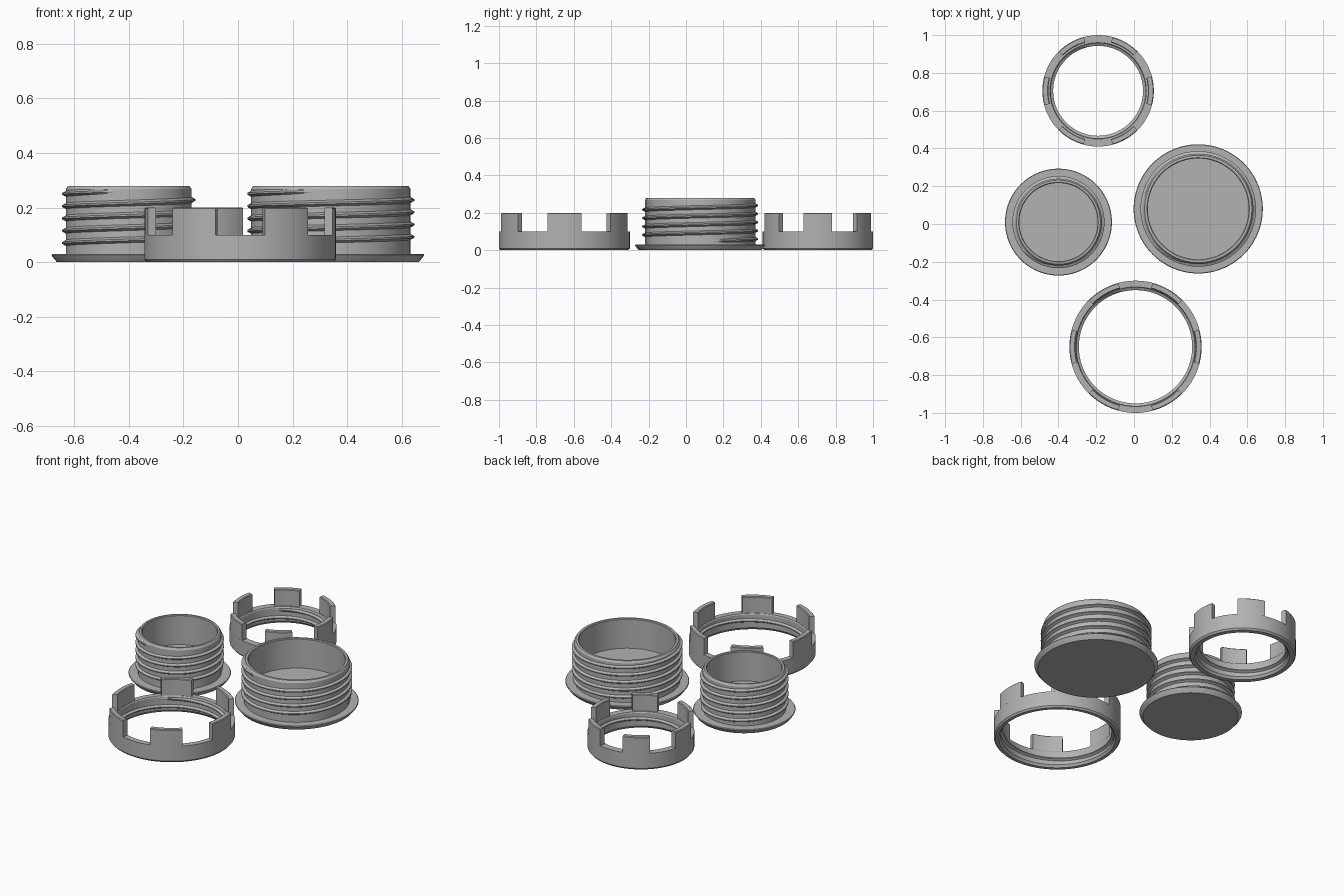
import bpy, bmesh, math
from mathutils import Vector

if "Cube" in bpy.data.objects:
    bpy.data.objects.remove(bpy.data.objects["Cube"])

SEG = 96
PITCH = 0.045

grey = bpy.data.materials.new("plain grey")
grey.diffuse_color = (0.45, 0.45, 0.45, 1)
grey.use_nodes = True
grey.node_tree.nodes["Principled BSDF"].inputs["Base Color"].default_value = grey.diffuse_color


def finish(bm, name, center, angle=30):
    """Turn a bmesh into a smooth shaded grey object."""
    bmesh.ops.remove_doubles(bm, verts=bm.verts, dist=1e-5)
    bmesh.ops.recalc_face_normals(bm, faces=bm.faces)
    me = bpy.data.meshes.new(name)
    bm.to_mesh(me)
    bm.free()
    ob = bpy.data.objects.new(name, me)
    ob.location = (center[0], center[1], 0)
    bpy.context.collection.objects.link(ob)
    me.materials.append(grey)
    bpy.ops.object.select_all(action='DESELECT')
    ob.select_set(True)
    bpy.context.view_layer.objects.active = ob
    bpy.ops.object.shade_smooth_by_angle(angle=math.radians(angle))


def lathe(name, center, profile, closed=False):
    """Spin an (r, z) profile around the vertical axis."""
    bm = bmesh.new()
    vs = [bm.verts.new((r, 0, z)) for r, z in profile]
    es = [bm.edges.new(p) for p in zip(vs, vs[1:])]
    if closed:
        es.append(bm.edges.new((vs[-1], vs[0])))
    bmesh.ops.spin(bm, geom=vs + es, cent=(0, 0, 0), axis=(0, 0, 1),
                   angle=2 * math.pi, steps=SEG, use_merge=True)
    finish(bm, name, center)


def thread(name, center, root, crest, z0, z1, half=0.013, tip=0.003):
    """Helical ridge; its ends fade back into the wall."""
    bm = bmesh.new()
    steps = int((z1 - z0) / PITCH * 72)
    sunk = root + (-0.004 if crest > root else 0.004)
    prev = None
    for i in range(steps + 1):
        a = 2 * math.pi * i / 72
        z = z0 + PITCH * i / 72
        fade = min(1, i / 10, (steps - i) / 10)
        c = sunk + (crest - sunk) * fade
        row = [bm.verts.new((r * math.cos(a), r * math.sin(a), z + dz))
               for r, dz in ((sunk, -half), (c, -tip), (c, tip), (sunk, half))]
        if prev:
            for k in range(4):
                n = (k + 1) % 4
                bm.faces.new((prev[k], prev[n], row[n], row[k]))
        prev = row
    finish(bm, name, center, 25)


def cup(name, center, flange, body, inner):
    # flanged plug with a raised floor and a chamfered rim
    lathe(name + "_body", center, [
        (0, 0), (flange - 0.02, 0), (flange - 0.002, 0.022), (flange, 0.026),
        (flange - 0.003, 0.03), (body, 0.03), (body, 0.268),
        (body - 0.008, 0.28), (inner + 0.004, 0.28), (inner, 0.276),
        (inner, 0.1), (0, 0.1)])
    thread(name + "_thread", center, body, body + 0.014, 0.048, 0.262)


def lock_ring(name, center, outer, inner):
    # low ring, chamfered underneath, threaded inside
    lathe(name + "_base", center, [
        (outer - 0.008, 0), (outer, 0.01), (outer, 0.1), (inner + 0.004, 0.1),
        (inner, 0.094), (inner, 0.014), (inner + 0.01, 0)], closed=True)
    thread(name + "_thread", center, inner, inner - 0.013, 0.02, 0.084)
    # six upright teeth
    bm = bmesh.new()
    n = 10
    for t in range(6):
        prev = None
        for i in range(n + 1):
            a = math.radians(60 * t - 15 + 30 * i / n)
            d = Vector((math.cos(a), math.sin(a), 0))
            row = [bm.verts.new(d * r + Vector((0, 0, z))) for r, z in (
                (outer - 0.031, 0.1), (outer, 0.1), (outer, 0.196),
                (outer - 0.004, 0.2), (outer - 0.027, 0.2), (outer - 0.031, 0.196))]
            if prev:
                for k in range(6):
                    m = (k + 1) % 6
                    bm.faces.new((prev[k], prev[m], row[m], row[k]))
            if i in (0, n):
                bm.faces.new(row)
            prev = row
    finish(bm, name + "_teeth", center)


cup("small_cup", (-0.40, 0.01), 0.283, 0.230, 0.207)
cup("large_cup", (0.34, 0.08), 0.342, 0.292, 0.267)
lock_ring("small_ring", (-0.19, 0.705), 0.295, 0.251)
lock_ring("large_ring", (0.008, -0.65), 0.35, 0.313)
